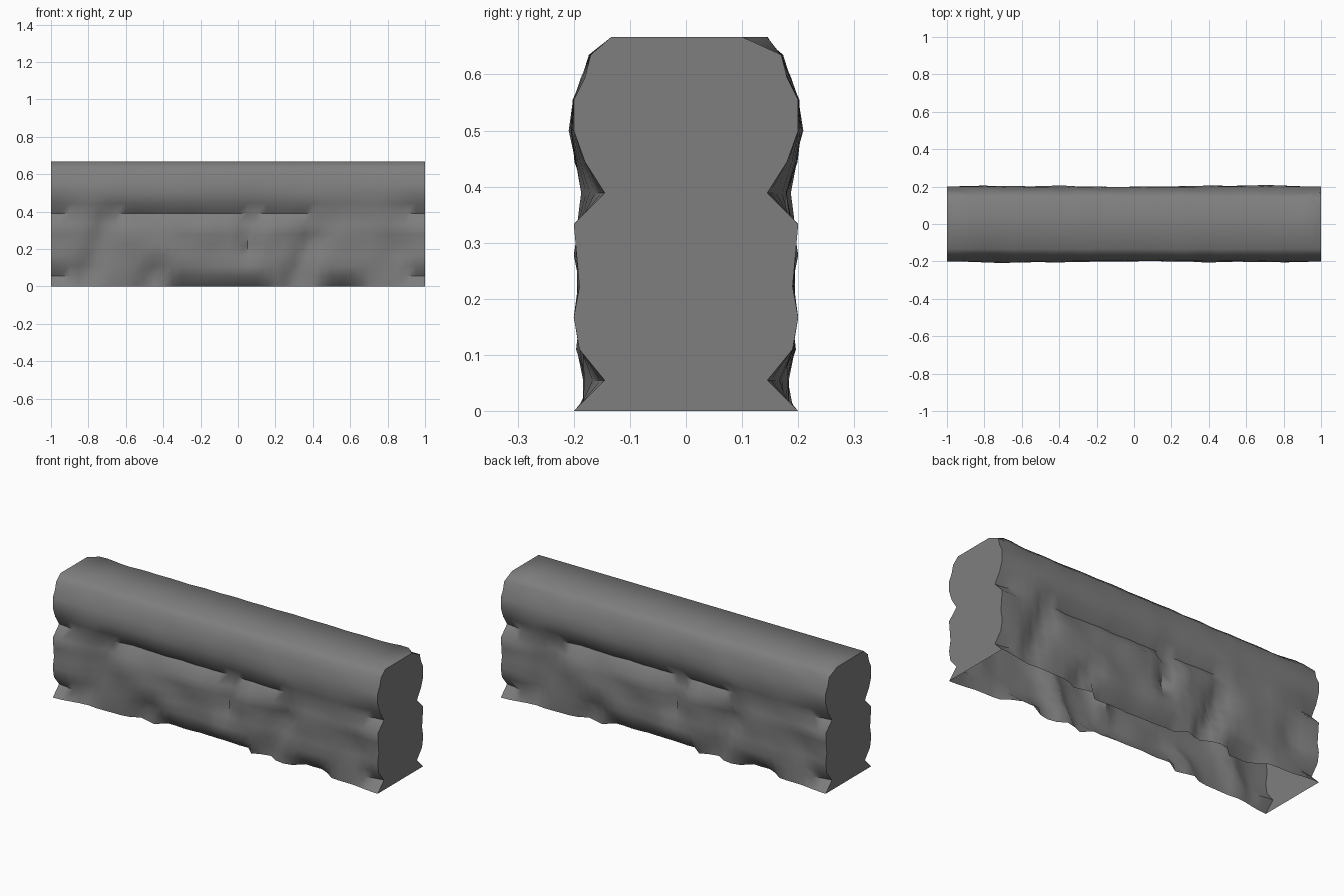
import bpy
import bmesh
import math
from mathutils import Vector, noise

cube = bpy.data.objects.get("Cube")
if cube:
    bpy.data.objects.remove(cube, do_unlink=True)

COLUMNS = 40
# height, half thickness along the wall, half thickness at the ends
ROWS = [
    (0.0, 0.18, 0.2), (0.055, 0.183, 0.145), (0.11, 0.187, 0.19),
    (0.167, 0.19, 0.2), (0.222, 0.187, 0.19), (0.278, 0.19, 0.195),
    (0.333, 0.187, 0.2), (0.389, 0.18, 0.145), (0.444, 0.197, 0.18),
    (0.5, 0.204, 0.2), (0.555, 0.199, 0.2), (0.595, 0.184, 0.18),
    (0.635, 0.168, 0.17),
]
# joints between the stones: start, end, depth, width
JOINTS = [
    ((-0.8, 0.06), (-0.68, 0.38), 0.04, 0.05),
    ((-0.65, 0.4), (0.4, 0.4), 0.035, 0.04),
    ((0.05, 0.2), (0.08, 0.4), 0.045, 0.045),
    ((0.28, 0.0), (0.4, 0.26), 0.045, 0.05),
    ((0.83, 0.19), (1.0, 0.17), 0.025, 0.05),
    ((-0.5, 0.0), (-0.42, 0.1), 0.04, 0.05),
    ((-0.35, 0.0), (0.15, 0.0), 0.06, 0.04),
    ((0.5, 0.0), (0.62, 0.0), 0.06, 0.04),
]


def segment_distance(p, a, b):
    a, b = Vector(a), Vector(b)
    t = max(0, min(1, (p - a).dot(b - a) / (b - a).length_squared))
    return (p - a - (b - a) * t).length


def half_thickness(x, z, middle, end):
    """Lumpy stone relief that settles into the end profile."""
    p = Vector((x, z))
    cut = max(d * math.exp(-(segment_distance(p, a, b) / w) ** 2)
              for a, b, d, w in JOINTS)
    lumps = 0.018 * noise.noise(Vector((x * 4, z * 7, 3)))
    lumps += 0.009 * noise.noise(Vector((x * 10, z * 13, 8)))
    calm = 0.5 if z > 0.42 else 1
    t = max(0, (abs(x) - 0.82) / 0.18)
    t = t * t * (3 - 2 * t)
    return (middle + (lumps - cut) * calm) * (1 - t) + end * t


bm = bmesh.new()


def make_side(side):
    """Columns of vertices from the ground up; side is -1 front, 1 back."""
    columns = []
    for i in range(COLUMNS + 1):
        x = -1 + 2 * i / COLUMNS
        column = [bm.verts.new((x, side * half_thickness(-side * x, z, m, e), z))
                  for z, m, e in ROWS]
        # straight front rim, rough back rim
        rim = -0.133
        if side > 0:
            rim = 0.135 + 0.02 * noise.noise(Vector((x * 6, 1, 5)))
            if i in (0, COLUMNS):
                rim = 0.1
        column.append(bm.verts.new((x, rim, 0.667)))
        columns.append(column)
    return columns


front, back = make_side(-1), make_side(1)

# rough front and back, flat top, open underside
for i in range(COLUMNS):
    for side in (front, back):
        for a, b in zip(range(len(ROWS)), range(1, len(ROWS) + 1)):
            bm.faces.new((side[i][a], side[i + 1][a], side[i + 1][b], side[i][b]))
    bm.faces.new((front[i][-1], front[i + 1][-1], back[i + 1][-1], back[i][-1]))

# flat ends
for i in (0, -1):
    bm.faces.new(front[i] + back[i][::-1])
bmesh.ops.recalc_face_normals(bm, faces=bm.faces)

mesh = bpy.data.meshes.new("stone_wall")
bm.to_mesh(mesh)
bm.free()
wall = bpy.data.objects.new("stone_wall", mesh)
bpy.context.collection.objects.link(wall)

# grey stone
stone = bpy.data.materials.new("grey_stone")
stone.use_nodes = True
color = (0.21, 0.21, 0.21, 1)
stone.diffuse_color = color
shader = next(n for n in stone.node_tree.nodes if n.type == "BSDF_PRINCIPLED")
shader.inputs["Base Color"].default_value = color
mesh.materials.append(stone)

bpy.ops.object.select_all(action="DESELECT")
wall.select_set(True)
bpy.context.view_layer.objects.active = wall
bpy.ops.object.shade_smooth_by_angle(angle=math.radians(55))
